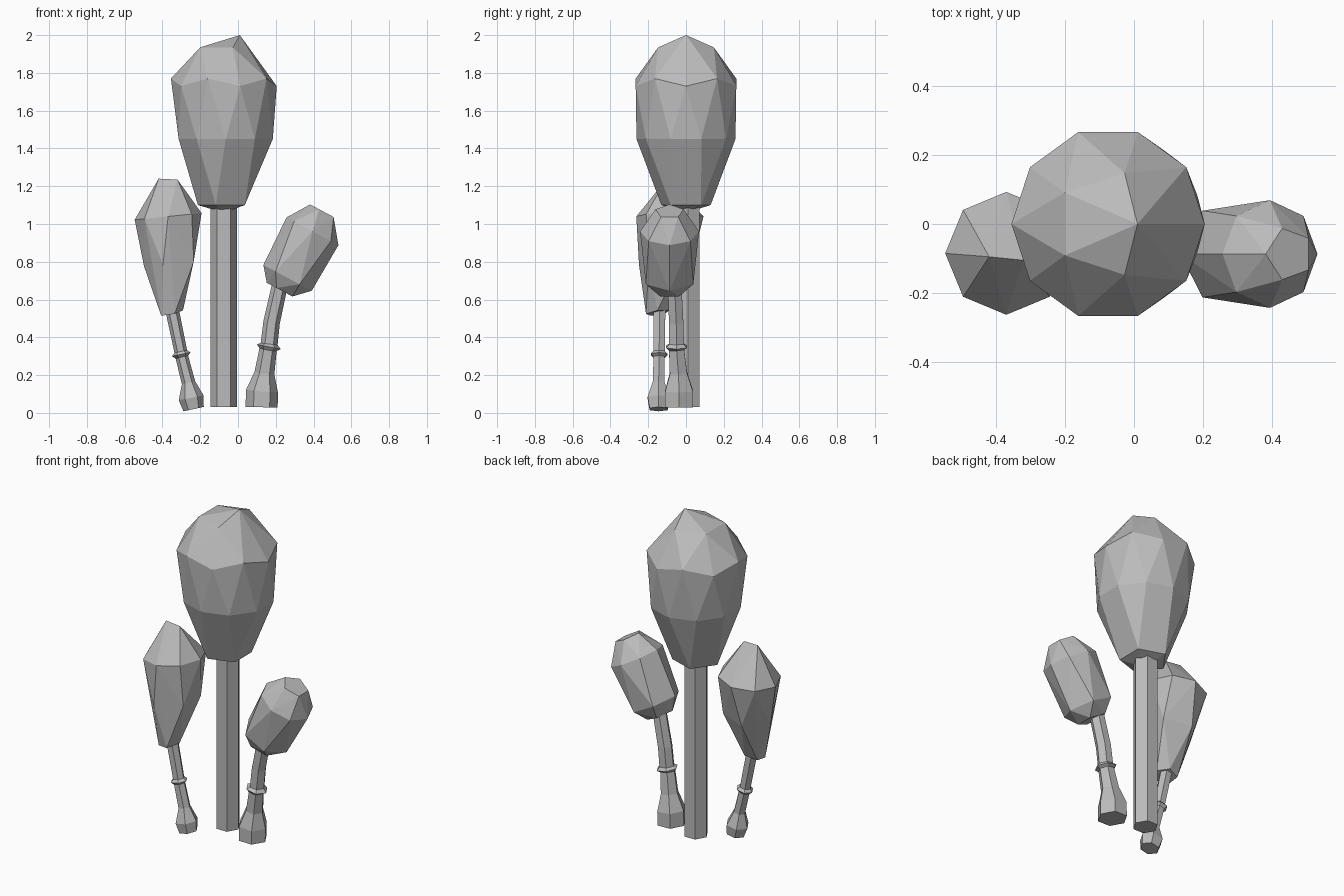
import bpy, bmesh
from math import cos, sin, radians, tau
from mathutils import Vector

cube = bpy.data.objects.get("Cube")
if cube:
    bpy.data.objects.remove(cube)

grey = bpy.data.materials.new("plain grey")
grey.use_nodes = True
tone = (0.5, 0.5, 0.5, 1)
grey.diffuse_color = tone
grey.node_tree.nodes["Principled BSDF"].inputs["Base Color"].default_value = tone


def ring(centre, radius, sides, phase=0, axis=(0, 0, 1)):
    """Points of a regular polygon facing along the axis."""
    axis = Vector(axis).normalized()
    v = axis.cross(Vector((1, 0, 0))).normalized()
    u = v.cross(axis)
    angles = [radians(phase) + tau * i / sides for i in range(sides)]
    return [Vector(centre) + radius * (u * cos(a) + v * sin(a)) for a in angles]


def finish(bm, name):
    bmesh.ops.recalc_face_normals(bm, faces=bm.faces)
    mesh = bpy.data.meshes.new(name)
    bm.to_mesh(mesh)
    bm.free()
    mesh.materials.append(grey)
    obj = bpy.data.objects.new(name, mesh)
    bpy.context.scene.collection.objects.link(obj)


def crown(name, points):
    """Faceted foliage: the skin around a stack of rings."""
    bm = bmesh.new()
    for p in points:
        bm.verts.new(p)
    hull = bmesh.ops.convex_hull(bm, input=bm.verts)
    bmesh.ops.delete(bm, geom=[g for g in hull["geom_interior"]
                               if isinstance(g, bmesh.types.BMVert)], context='VERTS')
    finish(bm, name)


def stem(name, stations, sides=6):
    """Tube through (x, y, z, radius) stations, with capped ends."""
    bm = bmesh.new()
    spots = [Vector(s[:3]) for s in stations]
    loops = []
    for i, s in enumerate(stations):
        along = spots[min(i + 1, len(spots) - 1)] - spots[max(i - 1, 0)]
        loops.append([bm.verts.new(p) for p in ring(spots[i], s[3], sides, 0, along)])
    for a, b in zip(loops, loops[1:]):
        for i in range(sides):
            j = (i + 1) % sides
            bm.faces.new((a[i], a[j], b[j], b[i]))
    bm.faces.new(loops[0])
    bm.faces.new(loops[-1])
    finish(bm, name)


# Tall middle tree
mid = -0.075
stem("middle_trunk", [(mid, 0.01, 0.03, 0.071), (mid, 0.01, 1.1, 0.071)])
crown("middle_crown",
      [Vector((0.01, 0, 2))]
      + ring((mid, 0, 1.935), 0.155, 5)[1:]
      + ring((mid, 0, 1.73), 0.28, 5)
      + ring((mid, 0, 1.77), 0.28, 5, 36)
      + ring((mid + 0.01, 0, 1.45), 0.262, 10, 18)
      + ring((mid, 0, 1.1), 0.137, 5, 36)
      + [Vector((mid, 0, 1.06))])

# Small right-hand tree, narrow and leaning outwards
stem("right_stem", [
    (-0.235, -0.145, 0.02, 0.055), (-0.248, -0.145, 0.08, 0.067),
    (-0.262, -0.145, 0.16, 0.036), (-0.297, -0.142, 0.295, 0.034),
    (-0.3, -0.142, 0.31, 0.05), (-0.303, -0.142, 0.325, 0.034),
    (-0.352, -0.14, 0.56, 0.036)])
crown("right_crown",
      [Vector((-0.42, -0.095, 1.24)), Vector((-0.32, -0.105, 1.235))]
      + ring((-0.37, -0.085, 1.04), 0.178, 8, 0, (-0.1, 0, 1))
      + ring((-0.352, -0.11, 0.79), 0.146, 5, 36, (-0.1, 0, 1))
      + ring((-0.355, -0.15, 0.53), 0.065, 5, 0, (-0.2, -0.15, 1)))

# Small left-hand tree, bent and stubby
stem("left_stem", [
    (0.125, -0.037, 0.03, 0.085), (0.127, -0.037, 0.115, 0.085),
    (0.14, -0.04, 0.21, 0.053), (0.159, -0.05, 0.335, 0.046),
    (0.163, -0.05, 0.35, 0.064), (0.165, -0.05, 0.365, 0.045),
    (0.178, -0.052, 0.48, 0.044), (0.22, -0.06, 0.67, 0.042)])
lean = Vector((0.47, 0, 0.88))
middle = Vector((0.34, -0.087, 0.86))
crown("left_crown",
      ring(middle + lean * 0.235, 0.078, 5, 36, lean)
      + ring(middle + lean * 0.115, 0.156, 8, 0, lean)
      + ring(middle - lean * 0.165, 0.145, 6, 0, lean)
      + ring(middle - lean * 0.24, 0.085, 5, 36, lean))
